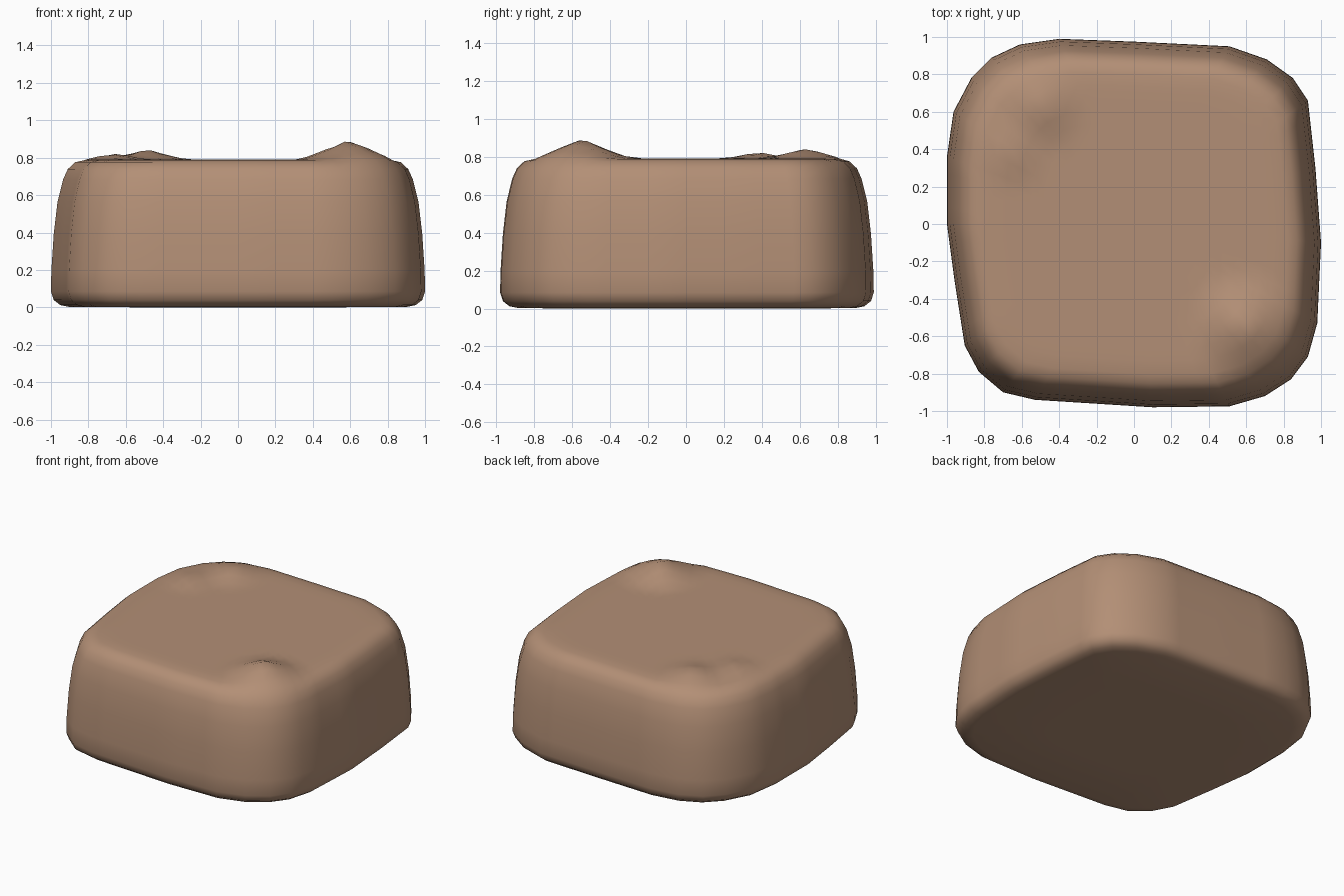
import bpy, bmesh, math

if "Cube" in bpy.data.objects:
    bpy.data.objects.remove(bpy.data.objects["Cube"])

# Colour
stone = bpy.data.materials.new("brown_stone")
stone.diffuse_color = (0.45, 0.275, 0.18, 1)
stone.use_nodes = True
stone.node_tree.nodes["Principled BSDF"].inputs["Base Color"].default_value = stone.diffuse_color

# Rounded, slightly irregular plan outline (counter-clockwise)
outline = [(1.0, -0.1), (0.97, 0.3), (0.93, 0.66), (0.85, 0.78), (0.71, 0.88),
           (0.51, 0.95), (0.0, 0.975), (-0.4, 0.99), (-0.61, 0.96), (-0.76, 0.89),
           (-0.87, 0.78), (-0.965, 0.6), (-1.0, 0.36), (-1.0, 0.0), (-0.96, -0.3),
           (-0.905, -0.65), (-0.83, -0.79), (-0.7, -0.9), (-0.53, -0.94),
           (0.1, -0.98), (0.51, -0.975), (0.7, -0.92), (0.84, -0.83),
           (0.93, -0.71), (0.98, -0.53)]

# Split long outline edges so the top can carry the bumps
plan = []
for i, p in enumerate(outline):
    q = outline[(i + 1) % len(outline)]
    n = max(1, round(math.dist(p, q) / 0.1))
    plan += [(p[0] + (q[0] - p[0]) * k / n, p[1] + (q[1] - p[1]) * k / n) for k in range(n)]

# Side profile: (scale, height), from underside to top rim and inwards
profile = [(0.5, 0.006), (0.9, 0.008), (0.95, 0.018), (0.985, 0.045), (1.0, 0.09),
           (0.998, 0.2), (0.985, 0.4), (0.965, 0.57), (0.935, 0.69), (0.91, 0.745),
           (0.87, 0.782), (0.82, 0.793)] + [(0.75 - 0.07 * k, 0.797) for k in range(10)]

# Lumps on the top corners: x, y, height, radius
bumps = [(0.59, -0.55, 0.105, 0.27), (-0.49, 0.63, 0.055, 0.22), (-0.66, 0.38, 0.035, 0.18)]


def lump(x, y):
    return sum(h * max(0, 1 - math.dist((x, y), (bx, by)) / r) ** 1.15
               for bx, by, h, r in bumps)


# Loft the rings and cap both ends
bm = bmesh.new()
rings = []
for s, z in profile:
    ring = []
    for x, y in plan:
        w = min(1, max(0, (z - 0.72) / 0.06))
        ring.append(bm.verts.new((x * s, y * s, z + w * lump(x * s, y * s))))
    rings.append(ring)
for a, b in zip(rings, rings[1:]):
    for i in range(len(plan)):
        j = (i + 1) % len(plan)
        bm.faces.new((a[i], a[j], b[j], b[i]))
bm.faces.new(rings[0][::-1])
bm.faces.new(rings[-1])

bmesh.ops.recalc_face_normals(bm, faces=bm.faces)
for f in bm.faces:
    f.smooth = True
lowest = min(v.co.z for v in bm.verts)
for v in bm.verts:
    v.co.z -= lowest
mesh = bpy.data.meshes.new("boulder")
bm.to_mesh(mesh)
bm.free()
mesh.materials.append(stone)
boulder = bpy.data.objects.new("boulder", mesh)
bpy.context.collection.objects.link(boulder)
